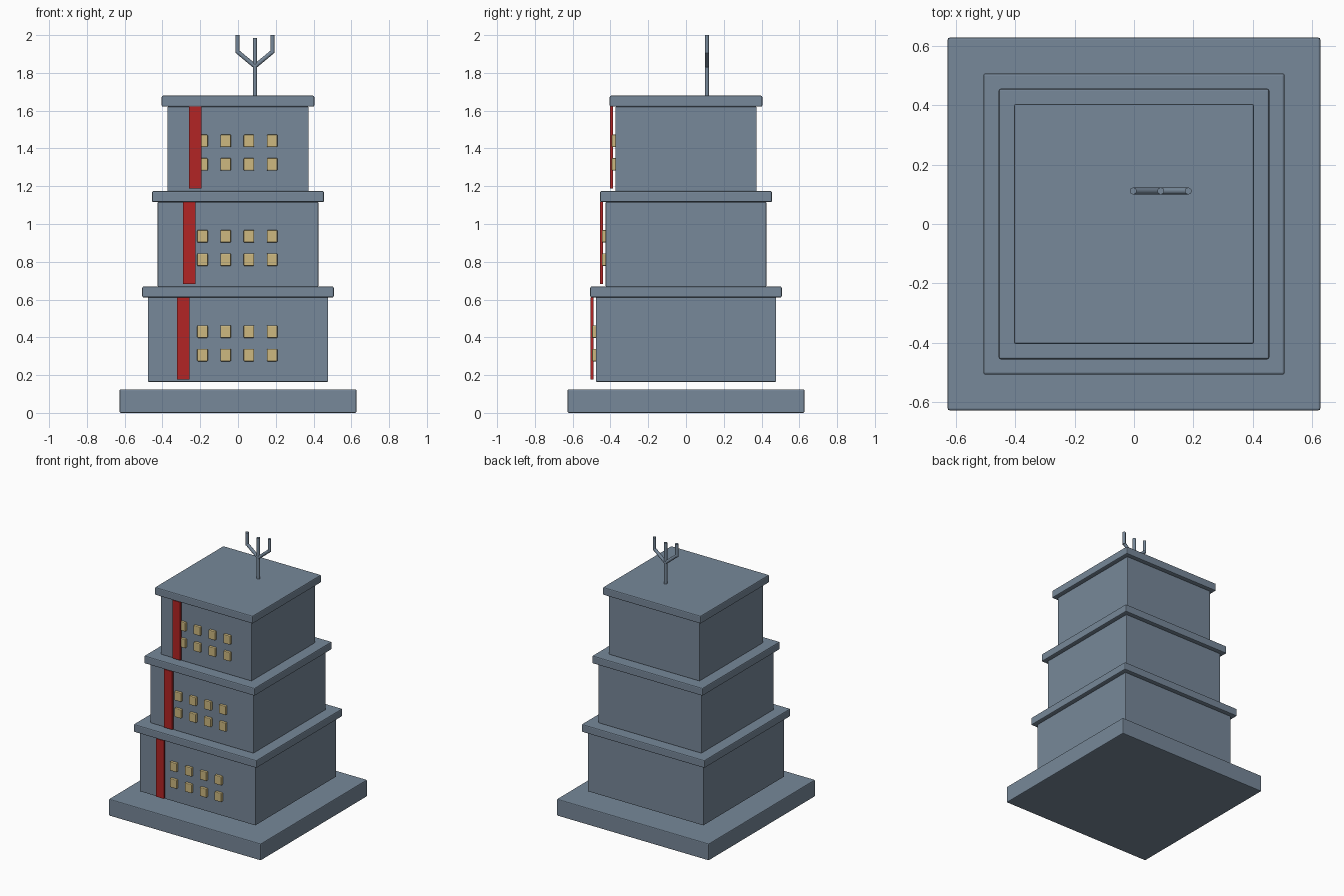
import bpy
from mathutils import Vector

if "Cube" in bpy.data.objects:
    bpy.data.objects.remove(bpy.data.objects["Cube"])


def material(name, rgb):
    m = bpy.data.materials.new(name)
    m.diffuse_color = (*rgb, 1)
    m.use_nodes = True
    m.node_tree.nodes["Principled BSDF"].inputs["Base Color"].default_value = m.diffuse_color
    return m


SLATE = material("slate_grey", (0.184, 0.246, 0.319))
RED = material("banner_red", (0.445, 0.018, 0.018))
TAN = material("window_tan", (0.61, 0.48, 0.215))


def box(name, lo, hi, mat, bevel=0.0):
    """Axis-aligned box between two corners, with optionally softened edges."""
    lo, hi = Vector(lo), Vector(hi)
    bpy.ops.mesh.primitive_cube_add(size=1, location=(lo + hi) / 2)
    ob = bpy.context.object
    ob.name = name
    ob.scale = hi - lo
    bpy.ops.object.transform_apply(location=False, rotation=False, scale=True)
    ob.data.materials.append(mat)
    if bevel:
        mod = ob.modifiers.new("edge_bevel", 'BEVEL')
        mod.width = bevel
        mod.segments = 2
    return ob


def rod(name, a, b, radius=0.0115):
    """Round rod between two points."""
    a, b = Vector(a), Vector(b)
    bpy.ops.mesh.primitive_cylinder_add(vertices=16, radius=radius,
                                        depth=(b - a).length, location=(a + b) / 2)
    ob = bpy.context.object
    ob.name = name
    ob.rotation_euler = (b - a).to_track_quat('Z', 'Y').to_euler()
    ob.data.materials.append(SLATE)
    bpy.ops.object.shade_smooth_by_angle()
    return ob


# Plinth, separated from the tower by a small gap
box("plinth", (-0.627, -0.627, 0), (0.627, 0.627, 0.125), SLATE, 0.006)

# Three stacked storeys, each smaller than the one below
for i in range(3):
    n = i + 1
    half = 0.477 - 0.0515 * i
    z = 0.164 + 0.505 * i
    top = z + 0.447
    box(f"storey_{n}", (-half, -half, z), (half, half, top), SLATE, 0.004)
    rim = half + 0.03
    box(f"cornice_{n}", (-rim, -rim, top), (rim, rim, top + 0.058), SLATE, 0.007)

    # Hanging banner just off the front wall
    bx = -0.29 + 0.0315 * i
    box(f"banner_{n}", (bx - 0.0325, -half - 0.029, z + 0.014),
        (bx + 0.0325, -half - 0.013, top), RED)

    # Two rows of four raised windows
    for row in range(2):
        for col in range(4):
            wx = -0.188 + 0.123 * col
            wz = z + 0.142 + 0.124 * row
            box(f"window_{n}_{row + 1}_{col + 1}",
                (wx - 0.028, -half - 0.02, wz - 0.033),
                (wx + 0.028, -half + 0.004, wz + 0.033), TAN, 0.005)

# Three-pronged rooftop antenna
AX, AY = 0.09, 0.111
rod("antenna_mast", (AX, AY, 1.675), (AX, AY, 1.984))
for side, label in ((-1, "left"), (1, "right")):
    tip = AX + side * 0.0925
    rod(f"antenna_branch_{label}", (AX, AY, 1.835), (tip, AY, 1.912))
    rod(f"antenna_prong_{label}", (tip, AY, 1.905), (tip, AY, 2.0))
